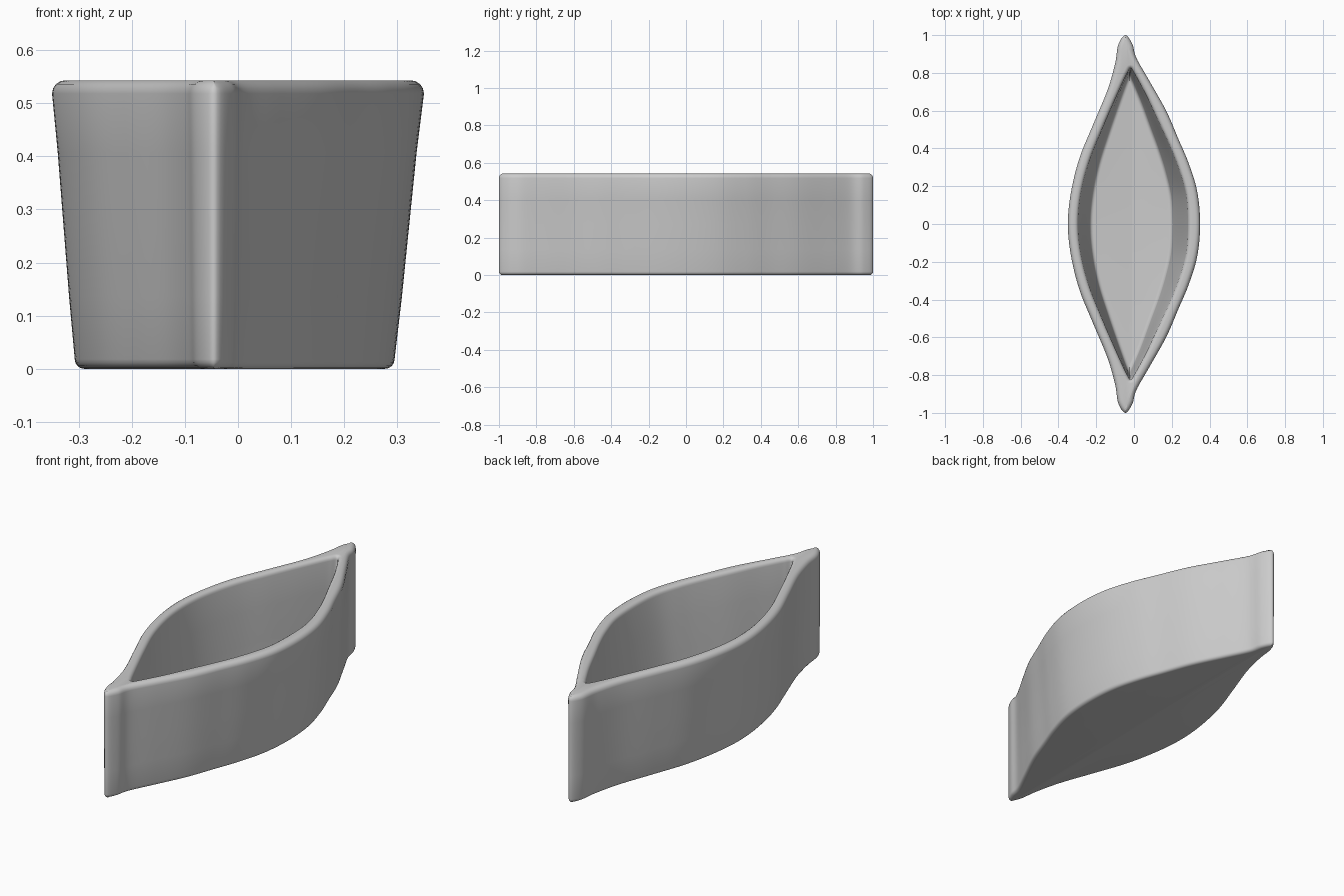
import bpy, bmesh, math
from mathutils import Vector

old = bpy.data.objects.get("Cube")
if old:
    bpy.data.objects.remove(old, do_unlink=True)

AXIS = -0.045      # x of the two pointed ends
HEIGHT = 0.543
STEPS = 6          # curve samples per profile segment

# Half outlines, from the left side over the back tip to the right side
outer_half = [(-.35, 0), (-.335, .16), (-.29, .345), (-.215, .53), (-.14, .71),
              (-.10, .85), (-.083, .95), (AXIS, 1), (-.008, .95), (.012, .88),
              (.08, .76), (.17, .60), (.235, .45), (.29, .32), (.335, .17), (.35, 0)]
inner_half = [(-.295, 0), (-.28, .16), (-.235, .335), (-.165, .51), (-.10, .66),
              (-.055, .76), (-.035, .80), (-.018, .825), (.0, .80), (.02, .765),
              (.07, .67), (.13, .54), (.19, .41), (.237, .29), (.275, .155), (.285, 0)]


def closed_curve(half):
    """Mirror a half outline to the front and smooth it into a closed loop."""
    pts = [Vector(p) for p in half]
    pts += [Vector((p.x, -p.y)) for p in reversed(pts[1:-1])]
    n, out = len(pts), []
    for i in range(n):
        a, b, c, d = (pts[(i + k) % n] for k in (-1, 0, 1, 2))
        for s in range(STEPS):
            t = s / STEPS
            out.append(0.5 * (2 * b + (c - a) * t + (2 * a - 5 * b + 4 * c - d) * t ** 2
                              + (3 * b - a - 3 * c + d) * t ** 3))
    return out


def inset(loop, dist):
    """Move a clockwise loop inwards along its normals."""
    n, out = len(loop), []
    for i, p in enumerate(loop):
        t = (loop[(i + 1) % n] - loop[i - 1]).normalized()
        out.append(p + Vector((t.y, -t.x)) * dist)
    return out


def taper(loop, sx, sy=1):
    return [Vector((AXIS + (p.x - AXIS) * sx, p.y * sy)) for p in loop]


def rounding(radius):
    """Quarter circle steps as (inset, drop) pairs, from the side to the flat."""
    angles = [math.radians(a) for a in (0, 22.5, 45, 67.5, 90)]
    return [(radius * (1 - math.cos(a)), radius * (1 - math.sin(a))) for a in angles]


outer = closed_curve(outer_half)
inner = closed_curve(inner_half)
foot = taper(outer, .86)
floor = taper(inner, .76, .955)
FLOOR_Z = 0.06

# Stack of rings: underside, outer wall, rounded rim, inner wall, floor
rings = [(inset(foot, i), d) for i, d in reversed(rounding(.018))]
for k in (.25, .5, .75):
    rings.append((taper(outer, .86 + .14 * k), HEIGHT * k))
rings += [(inset(outer, i), HEIGHT - d) for i, d in rounding(.025)]
rings += [(inset(inner, -i), HEIGHT - d) for i, d in reversed(rounding(.02))]
for k in (.33, .66):
    ring = [a.lerp(b, k) for a, b in zip(inner, floor)]
    rings.append((ring, HEIGHT + (FLOOR_Z - HEIGHT) * k))
rings += [(inset(floor, i), FLOOR_Z + d) for i, d in rounding(.02)]

bm = bmesh.new()
loops = [[bm.verts.new((p.x, p.y, z)) for p in ring] for ring, z in rings]
for low, high in zip(loops, loops[1:]):
    for i in range(len(low)):
        bm.faces.new((low[i - 1], low[i], high[i], high[i - 1]))


def cap(loop):
    """Fill a flat loop with strips between its mirrored halves."""
    n = len(loop)
    half = n // 2
    for i in range(half):
        quad = [loop[i], loop[i + 1], loop[(n - i - 1) % n], loop[(n - i) % n]]
        quad = list(dict.fromkeys(quad))
        bm.faces.new(quad)


cap(loops[0])
cap(loops[-1])
bmesh.ops.recalc_face_normals(bm, faces=bm.faces)

mesh = bpy.data.meshes.new("leaf_shaped_planter")
bm.to_mesh(mesh)
bm.free()
planter = bpy.data.objects.new("leaf_shaped_planter", mesh)
bpy.context.collection.objects.link(planter)

# Plain grey body
grey = bpy.data.materials.new("plain_grey")
grey.use_nodes = True
colour = (.6, .6, .6, 1)
grey.diffuse_color = colour
grey.node_tree.nodes["Principled BSDF"].inputs["Base Color"].default_value = colour
mesh.materials.append(grey)

bpy.context.view_layer.objects.active = planter
planter.select_set(True)
bpy.ops.object.shade_smooth_by_angle(angle=math.radians(50))
